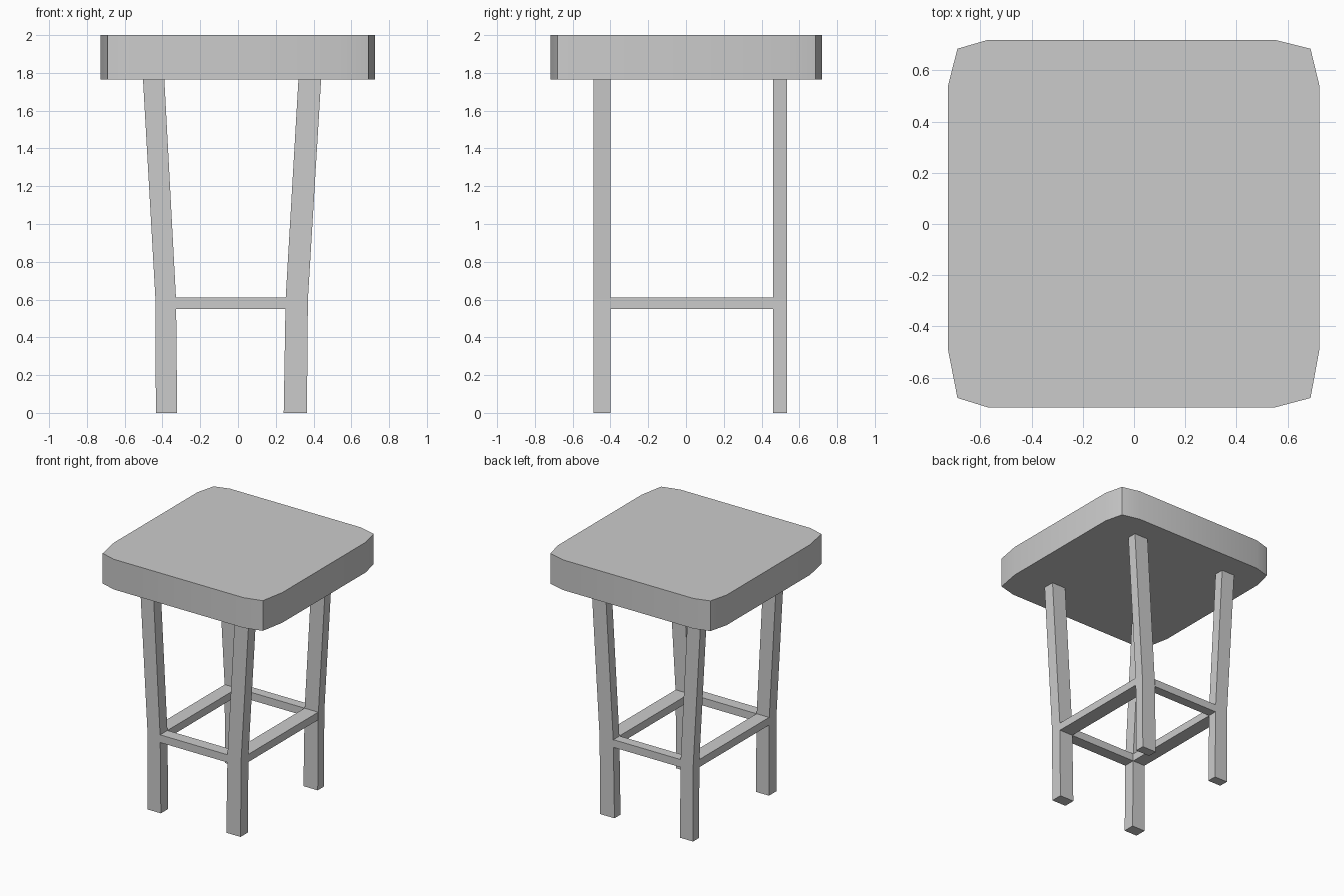
import bpy
import math

if "Cube" in bpy.data.objects:
    bpy.data.objects.remove(bpy.data.objects["Cube"])

SEAT_BOTTOM, SEAT_TOP = 1.765, 2.0
BEND = 0.6                            # height where the legs change angle
RAIL_Z = (0.55, 0.61)
FRONT_Y, BACK_Y = (-0.49, -0.40), (0.46, 0.535)


def loft(name, rings):
    """Closed solid through a stack of rings with equal point counts."""
    n = len(rings[0])
    verts = [p for ring in rings for p in ring]
    faces = [tuple(reversed(range(n))), tuple(range(len(verts) - n, len(verts)))]
    for k in range(len(rings) - 1):
        for i in range(n):
            j = (i + 1) % n
            faces.append((k * n + i, k * n + j, (k + 1) * n + j, (k + 1) * n + i))
    mesh = bpy.data.meshes.new(name)
    mesh.from_pydata(verts, [], faces)
    obj = bpy.data.objects.new(name, mesh)
    bpy.context.collection.objects.link(obj)
    return obj


def rect(xs, ys, z):
    return [(xs[0], ys[0], z), (xs[1], ys[0], z), (xs[1], ys[1], z), (xs[0], ys[1], z)]


# Seat: square slab with clipped corners
outline = [(-0.57, -0.717), (0.55, -0.717), (0.69, -0.68), (0.725, -0.49),
           (0.725, 0.54), (0.69, 0.685), (0.55, 0.72), (-0.57, 0.72),
           (-0.69, 0.685), (-0.727, 0.54), (-0.727, -0.49), (-0.69, -0.68)]
seat = loft("seat", [[(x, y, z) for x, y in outline] for z in (SEAT_BOTTOM, SEAT_TOP)])
bpy.context.view_layer.objects.active = seat
seat.select_set(True)
bpy.ops.object.shade_smooth_by_angle(angle=math.radians(30))

# Legs: straight below the rails, splaying outwards above them
leg_x = {
    "left": [(0, (-0.435, -0.322)), (BEND, (-0.437, -0.328)), (SEAT_BOTTOM, (-0.503, -0.39))],
    "right": [(0, (0.242, 0.365)), (BEND, (0.252, 0.37)), (SEAT_BOTTOM, (0.32, 0.44))],
}
for side, sections in leg_x.items():
    for end, ys in (("front", FRONT_Y), ("back", BACK_Y)):
        loft(f"{end}_{side}_leg", [rect(xs, ys, z) for z, xs in sections])

# Rails joining the legs in a square
for end, ys in (("front", FRONT_Y), ("back", BACK_Y)):
    loft(f"{end}_rail", [rect((-0.328, 0.251), ys, z) for z in RAIL_Z])
for side, xs in (("left", (-0.436, -0.328)), ("right", (0.252, 0.369))):
    loft(f"{side}_rail", [rect(xs, (FRONT_Y[1], BACK_Y[0]), z) for z in RAIL_Z])
